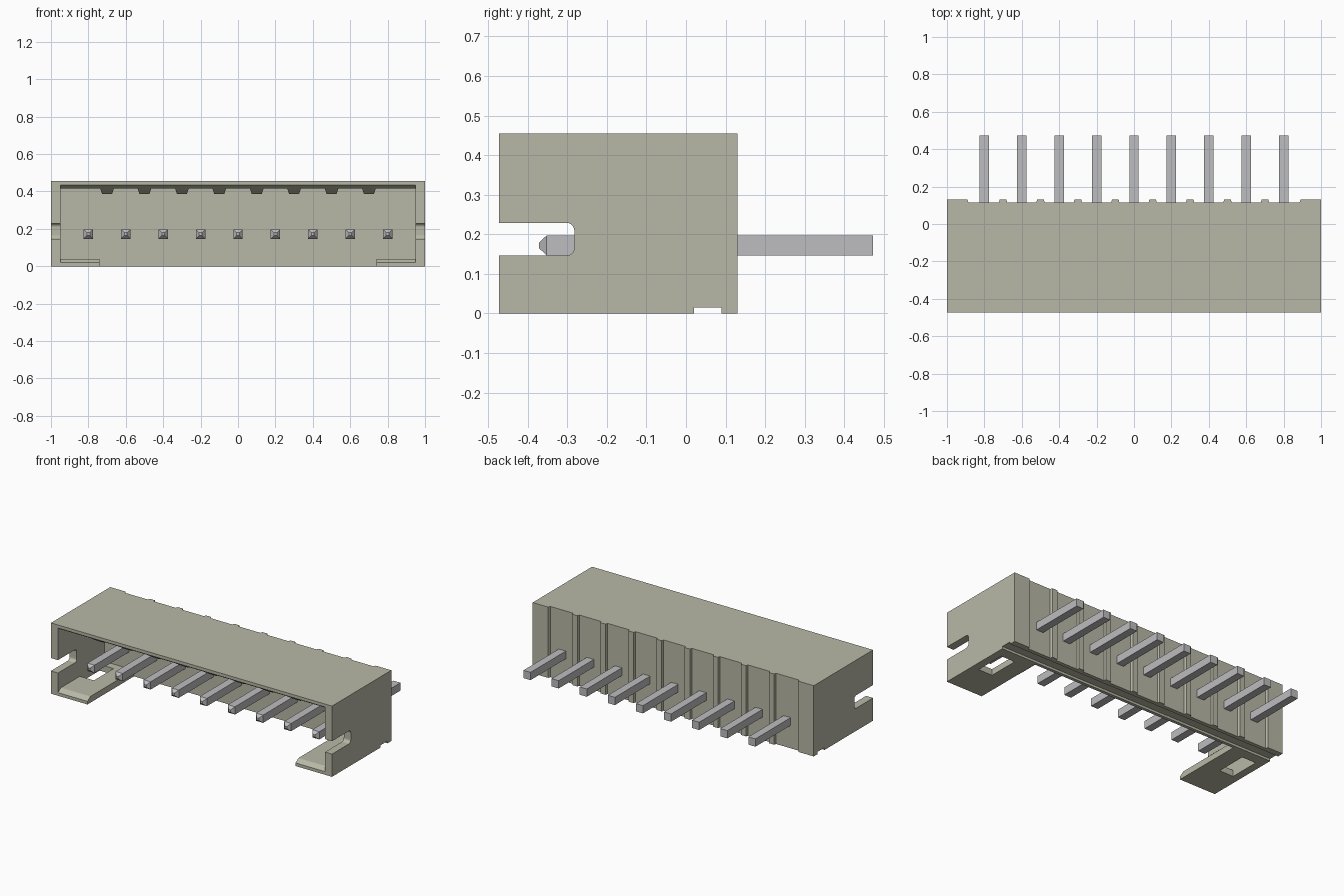
import bpy, bmesh, math
from mathutils import Vector

if "Cube" in bpy.data.objects:
    bpy.data.objects.remove(bpy.data.objects["Cube"], do_unlink=True)


def material(name, rgb):
    m = bpy.data.materials.new(name)
    m.use_nodes = True
    m.diffuse_color = (*rgb, 1)
    m.node_tree.nodes["Principled BSDF"].inputs["Base Color"].default_value = (*rgb, 1)
    return m


BEIGE = material("beige plastic", (0.48, 0.485, 0.385))
METAL = material("tin metal", (0.51, 0.51, 0.525))

# Key dimensions
FRONT, WALL, RECESS, BACK = -0.473, 0.0, 0.115, 0.13
TOP, INNER = 0.455, 0.95
GROOVE = 0.015
PIN_Z, PIN_R = 0.172, 0.025


def prism(bm, profile, axis, lo, hi):
    """Extrude a 2D profile along an axis; returns the vertices (lo ring, hi ring)."""
    place = {"x": lambda a, b, t: (t, a, b),
             "y": lambda a, b, t: (a, t, b),
             "z": lambda a, b, t: (a, b, t)}[axis]
    rings = [[bm.verts.new(place(a, b, t)) for a, b in profile] for t in (lo, hi)]
    bm.faces.new(rings[0])
    bm.faces.new(rings[1][::-1])
    n = len(profile)
    for i in range(n):
        j = (i + 1) % n
        bm.faces.new((rings[0][i], rings[1][i], rings[1][j], rings[0][j]))
    return rings


def rect(a0, a1, b0, b1):
    return [(a0, b0), (a1, b0), (a1, b1), (a0, b1)]


def finish(name, bm, mat):
    bmesh.ops.recalc_face_normals(bm, faces=bm.faces[:])
    me = bpy.data.meshes.new(name)
    bm.to_mesh(me)
    bm.free()
    me.materials.append(mat)
    ob = bpy.data.objects.new(name, me)
    bpy.context.collection.objects.link(ob)
    return ob


def arc(cy, cz, r, a0, a1, n=5):
    return [(cy + r * math.cos(math.radians(a0 + (a1 - a0) * i / n)),
             cz + r * math.sin(math.radians(a0 + (a1 - a0) * i / n))) for i in range(n + 1)]


# Side walls with a rounded front slot and a notch underneath
slot_end, slot_lo, slot_hi, r = -0.282, 0.146, 0.229, 0.02
side = [(FRONT, 0), (0.02, 0), (0.02, GROOVE), (0.09, GROOVE), (0.09, 0),
        (BACK, 0), (BACK, TOP), (FRONT, TOP), (FRONT, slot_hi)]
side += arc(slot_end - r, slot_hi - r, r, 90, 0)
side += arc(slot_end - r, slot_lo + r, r, 0, -90)
side += [(FRONT, slot_lo)]
for name, s in (("left_side_wall", 1), ("right_side_wall", -1)):
    bm = bmesh.new()
    prism(bm, side, "x", s * INNER, s * 1.0)
    finish(name, bm, BEIGE)

# Roof with a chamfered inner lip
bm = bmesh.new()
prism(bm, [(FRONT, TOP), (FRONT, 0.435), (-0.445, 0.417), (WALL, 0.417), (WALL, TOP)],
      "x", -INNER, INNER)
finish("roof", bm, BEIGE)


# Back wall with raised vertical ribs and end blocks
def back_profile(front):
    pts = [(-INNER, front), (-INNER, BACK), (-0.89, BACK), (-0.885, RECESS)]
    for i in range(8):
        x = -0.7 + 0.2 * i
        pts += [(x - 0.022, RECESS), (x - 0.018, BACK), (x + 0.018, BACK), (x + 0.022, RECESS)]
    return pts + [(0.885, RECESS), (0.89, BACK), (INNER, BACK), (INNER, front)]


bm = bmesh.new()
prism(bm, back_profile(WALL), "z", GROOVE, TOP)
prism(bm, back_profile(0.09), "z", 0, GROOVE)
prism(bm, rect(-INNER, INNER, WALL, 0.02), "z", 0, GROOVE)
finish("back_wall", bm, BEIGE)

# Floor tabs with a chamfered front edge and a window
def tab_profile(end):
    return [(FRONT, 0), (end, 0), (end, 0.04), (FRONT + 0.03, 0.04), (FRONT, 0.02)]


for name, s in (("left_floor_tab", 1), ("right_floor_tab", -1)):
    bm = bmesh.new()
    prism(bm, tab_profile(WALL), "x", s * 0.74, s * 0.85)
    prism(bm, tab_profile(-0.25), "x", s * 0.85, s * INNER)
    prism(bm, rect(-0.05, WALL, 0, 0.04), "x", s * 0.85, s * INNER)
    finish(name, bm, BEIGE)

# Tapered guide ribs under the roof, with sloped front ends
bm = bmesh.new()
for i in range(8):
    x = -0.7 + 0.2 * i
    front, _ = prism(bm, [(x - 0.037, 0.417), (x - 0.027, 0.387),
                          (x + 0.027, 0.387), (x + 0.037, 0.417)], "y", -0.445, WALL)
    for v in front[1:3]:
        v.co.y += 0.045
finish("roof_guide_ribs", bm, BEIGE)

# Square contact pins with tapered front tips
for i in range(9):
    x = -0.8 + 0.2 * i
    bm = bmesh.new()
    front, _ = prism(bm, rect(x - PIN_R, x + PIN_R, PIN_Z - PIN_R, PIN_Z + PIN_R),
                     "y", -0.352, 0.473)
    cap = next(f for f in bm.faces if all(v in front for v in f.verts))
    tip = bmesh.ops.extrude_face_region(bm, geom=[cap])
    bmesh.ops.delete(bm, geom=[cap], context="FACES_ONLY")
    centre = Vector((x, -0.371, PIN_Z))
    for v in (g for g in tip["geom"] if isinstance(g, bmesh.types.BMVert)):
        v.co = centre + Vector((v.co.x - x, 0, v.co.z - PIN_Z)) * 0.3
    finish(f"contact_pin_{i + 1}", bm, METAL)
